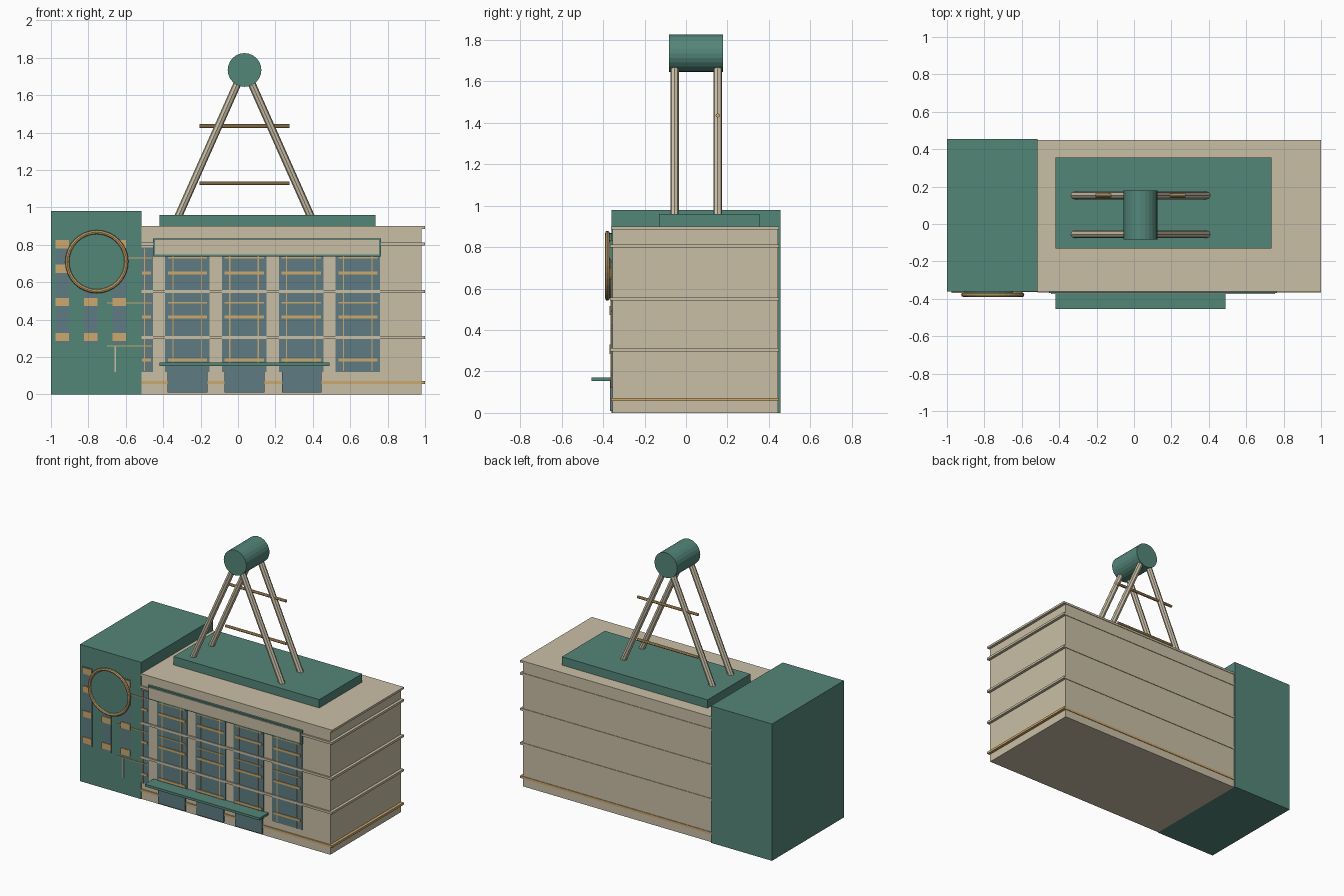
import bpy
from math import pi
from mathutils import Vector

cube = bpy.data.objects.get("Cube")
if cube:
    bpy.data.objects.remove(cube, do_unlink=True)


def material(name, rgb):
    col = [((c / 255 + 0.055) / 1.055) ** 2.4 for c in rgb] + [1.0]
    m = bpy.data.materials.new(name)
    m.use_nodes = True
    m.diffuse_color = col
    m.node_tree.nodes["Principled BSDF"].inputs["Base Color"].default_value = col
    return m


TEAL = material("teal paint", (84, 134, 121))
STONE = material("beige stone", (202, 191, 166))
GLASS = material("slate glass", (94, 124, 130))
TAN = material("warm tan", (204, 168, 110))


def finish(name, mat):
    ob = bpy.context.object
    ob.name = name
    ob.data.materials.append(mat)
    return ob


def box(name, mat, x, y, z):
    """Box spanning the given (low, high) pair on each axis."""
    bpy.ops.mesh.primitive_cube_add(size=1, location=[sum(p) / 2 for p in (x, y, z)])
    ob = finish(name, mat)
    ob.scale = [p[1] - p[0] for p in (x, y, z)]
    return ob


def rod(name, mat, a, b, radius, sides):
    """Cylinder from point a to point b."""
    a, b = Vector(a), Vector(b)
    bpy.ops.mesh.primitive_cylinder_add(
        vertices=sides, radius=radius, depth=(b - a).length, location=(a + b) / 2,
        rotation=(b - a).to_track_quat("Z", "Y").to_euler())
    return finish(name, mat)


# Main masses
box("main_hall", STONE, (-0.515, 0.98), (-0.355, 0.445), (0, 0.895))
box("corner_tower", TEAL, (-1, -0.515), (-0.36, 0.455), (0, 0.98))
box("roof_platform", TEAL, (-0.42, 0.735), (-0.13, 0.355), (0.895, 0.96))

# Horizontal bands round the hall
for z in (0.805, 0.55, 0.305):
    box("stone_band", STONE, (-0.515, 1), (-0.366, 0.449), (z - 0.008, z + 0.008))
box("cornice_band", STONE, (-0.515, 1), (-0.362, 0.449), (0.885, 0.9))
box("base_band", TAN, (-0.515, 1), (-0.362, 0.449), (0.057, 0.073))

# Tall hall windows with glazing bars
for x in (-0.39, -0.086, 0.218, 0.522):
    box("hall_window", GLASS, (x, x + 0.238), (-0.36, -0.35), (0.12, 0.745))
    for dx in (0.042, 0.194):
        box("window_mullion", TAN, (x + dx - 0.003, x + dx + 0.003), (-0.364, -0.355), (0.12, 0.74))
    for z, half in ((0.73, 0.004), (0.65, 0.008), (0.49, 0.004), (0.415, 0.008), (0.185, 0.008)):
        box("window_bar", TAN, (x + 0.015, x + 0.225), (-0.365, -0.355), (z - half, z + half))

# Narrow window beside the tower, its bars running onto the tower
box("side_window", GLASS, (-0.515, -0.455), (-0.36, -0.35), (0.12, 0.785))
box("side_mullion", TAN, (-0.503, -0.497), (-0.364, -0.355), (0.12, 0.78))
for x, z in ((-0.6, 0.73), (-0.7, 0.49), (-0.7, 0.26)):
    box("side_bar", TAN, (x, -0.46), (-0.364, -0.355), (z - 0.003, z + 0.003))
for z in (0.65, 0.415, 0.185):
    box("side_bar_short", TAN, (-0.512, -0.465), (-0.365, -0.355), (z - 0.008, z + 0.008))
box("tower_strip", STONE, (-0.66, -0.652), (-0.364, -0.355), (0.12, 0.26))

# Blank sign board with frame
box("sign_frame", TEAL, (-0.455, 0.765), (-0.37, -0.35), (0.738, 0.835))
box("sign_panel", STONE, (-0.445, 0.755), (-0.374, -0.36), (0.748, 0.825))

# Entrance doors and canopy
for x in (-0.27, 0.035, 0.34):
    box("entrance_door", GLASS, (x - 0.106, x + 0.106), (-0.366, -0.35), (0.01, 0.155))
box("entrance_canopy", TEAL, (-0.42, 0.49), (-0.455, -0.35), (0.153, 0.17))

# Tower window columns with lit panes
for x in (-0.94, -0.787, -0.635):
    box("tower_window", GLASS, (x - 0.037, x + 0.037), (-0.364, -0.355), (0.27, 0.83))
    for z in (0.803, 0.672, 0.495, 0.307):
        box("lit_pane", TAN, (x - 0.037, x + 0.037), (-0.368, -0.36), (z - 0.022, z + 0.022))

# Round emblem plate and its ring
rod("round_plate", TEAL, (-0.755, -0.36, 0.71), (-0.755, -0.377, 0.71), 0.158, 32)
bpy.ops.mesh.primitive_torus_add(major_segments=32, minor_segments=8, major_radius=0.158,
                                 minor_radius=0.011, location=(-0.755, -0.379, 0.71),
                                 rotation=(pi / 2, 0, 0))
finish("plate_ring", TAN)

# Roof trestle: two A-frames, cross rods and drum
for y in (-0.055, 0.153):
    for side in (-1, 1):
        rod("trestle_leg", STONE, (0.035 + side * 0.355, y, 0.95),
            (0.035 + side * 0.035, y, 1.67), 0.021, 8)
for z in (1.435, 1.13):
    rod("trestle_rod", TAN, (-0.205, 0.153, z), (0.275, 0.153, z), 0.01, 8)
rod("top_drum", TEAL, (0.035, -0.083, 1.735), (0.035, 0.178, 1.735), 0.09, 24)
